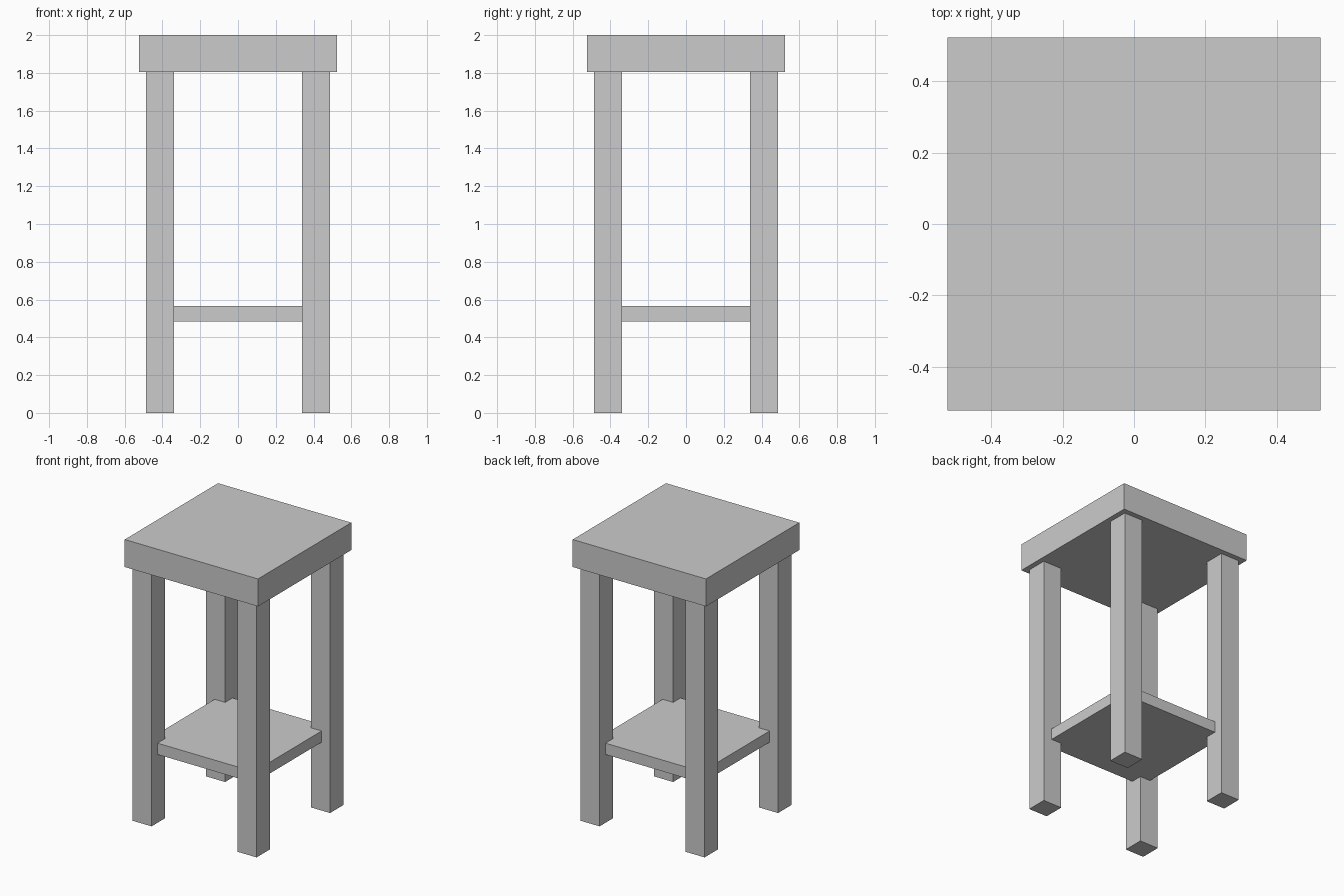
import bpy

if "Cube" in bpy.data.objects:
    bpy.data.objects.remove(bpy.data.objects["Cube"])


def box(name, x, y, z):
    """Axis-aligned box from (min, max) ranges."""
    ranges = (x, y, z)
    bpy.ops.mesh.primitive_cube_add(size=1, location=[(a + b) / 2 for a, b in ranges])
    ob = bpy.context.object
    ob.name = name
    ob.scale = [b - a for a, b in ranges]
    bpy.ops.object.transform_apply(location=False, rotation=False, scale=True)
    return ob


TOP, UNDERSIDE = 2.0, 1.805
SEAT, SHELF = 0.523, 0.42
LEG_IN, LEG_OUT = 0.338, 0.486

# Thick square seat
box("seat", (-SEAT, SEAT), (-SEAT, SEAT), (UNDERSIDE, TOP))

# Four square legs
for side, sx in (("left", -1), ("right", 1)):
    for end, sy in (("front", -1), ("back", 1)):
        box(f"{end}_{side}_leg",
            sorted((sx * LEG_IN, sx * LEG_OUT)),
            sorted((sy * LEG_IN, sy * LEG_OUT)),
            (0, UNDERSIDE))

# Lower shelf, its corners let into the legs
box("shelf", (-SHELF, SHELF), (-SHELF, SHELF), (0.485, 0.565))
